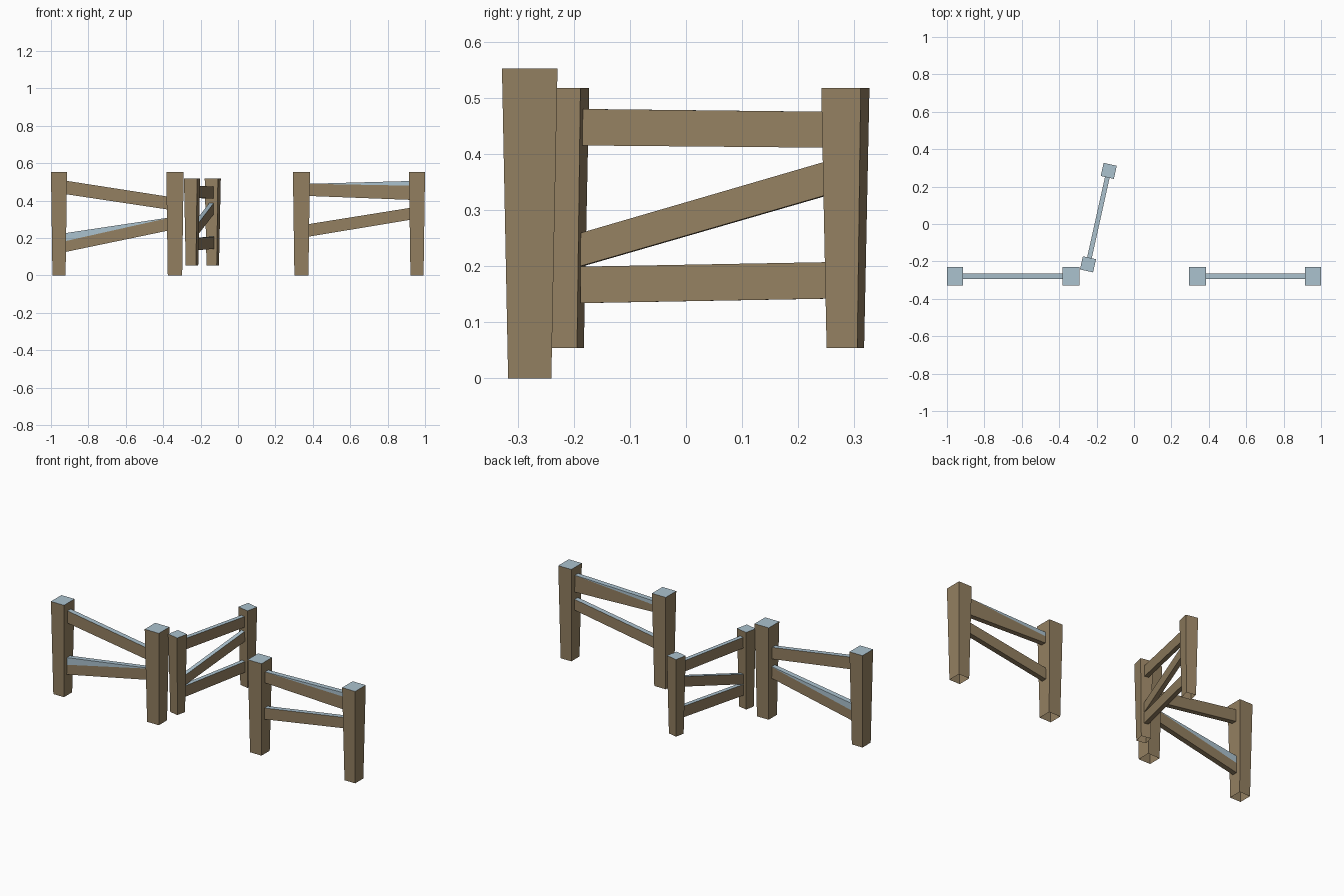
import bpy, bmesh
from mathutils import Vector

if "Cube" in bpy.data.objects:
    bpy.data.objects.remove(bpy.data.objects["Cube"])

def material(name, col):
    m = bpy.data.materials.new(name)
    m.diffuse_color = (*col, 1)
    m.use_nodes = True
    m.node_tree.nodes["Principled BSDF"].inputs["Base Color"].default_value = m.diffuse_color
    return m

WOOD = material("brown wood", (0.295, 0.216, 0.120))
PALE = material("pale blue top", (0.41, 0.54, 0.62))

def finish(name, bm):
    bmesh.ops.remove_doubles(bm, verts=bm.verts, dist=0.0005)
    bmesh.ops.recalc_face_normals(bm, faces=bm.faces)
    me = bpy.data.meshes.new(name)
    bm.to_mesh(me)
    bm.free()
    me.materials.append(WOOD)
    me.materials.append(PALE)
    bpy.context.collection.objects.link(bpy.data.objects.new(name, me))

# Post: tapered square tube, narrower at the open foot, pale cap on top
def post(name, c, along, top, foot, z0, z1):
    u = Vector(along).normalized()
    n = Vector((u.y, -u.x))
    bm = bmesh.new()
    rings = []
    for (w, d), z in ((foot, z0), (top, z1)):
        ring = []
        for a, b in ((-1, -1), (1, -1), (1, 1), (-1, 1)):
            p = Vector(c) + u * a * w / 2 + n * b * d / 2
            ring.append(bm.verts.new((p.x, p.y, z)))
        rings.append(ring)
    lo, hi = rings
    for i in range(4):
        j = (i + 1) % 4
        bm.faces.new((lo[i], lo[j], hi[j], hi[i]))
    bm.faces.new(hi).material_index = 1
    finish(name, bm)

# Rail from a to b; za, zb are (bottom, top) at each end.
# front / back give the depth of the pale band on each side at both ends.
def rail(name, a, b, za, zb, width, front=(0, 0), back=(0, 0)):
    a, b = Vector(a), Vector(b)
    u = (b - a).normalized()
    n = Vector((u.y, -u.x)) * width / 2
    bm = bmesh.new()
    sections = []
    for k, (p, (lo, hi)) in enumerate(((a, za), (b, zb))):
        f, r = p + n, p - n
        pts = [(f, lo), (f, hi - front[k]), (f, hi),
               (r, hi), (r, hi - back[k]), (r, lo)]
        sections.append([bm.verts.new((q.x, q.y, z)) for q, z in pts])
    s, t = sections
    for i in range(6):
        if (i == 1 and not any(front)) or (i == 3 and not any(back)):
            continue
        j = (i + 1) % 6
        face = bm.faces.new((s[i], s[j], t[j], t[i]))
        face.material_index = 1 if i in (1, 2, 3) else 0
    finish(name, bm)

# Two fixed fence panels
Y = -0.2785
for name, x, w in (("left_outer_post", -0.957, 0.086), ("left_inner_post", -0.337, 0.093),
                   ("right_inner_post", 0.339, 0.091), ("right_outer_post", 0.957, 0.086)):
    post(name, (x, Y), (1, 0), (w, 0.099), (w - 0.016, 0.077), 0, 0.552)

L0, L1, R0, R1 = (-0.925, Y), (-0.372, Y), (0.375, Y), (0.925, Y)
rail("left_upper_rail", L0, L1, (0.435, 0.507), (0.352, 0.421), 0.03)
rail("left_lower_rail", L0, L1, (0.125, 0.226), (0.240, 0.309), 0.03,
     front=(0.043, 0.002), back=(0.043, 0.002))
rail("right_upper_rail", R0, R1, (0.425, 0.490), (0.404, 0.505), 0.03,
     front=(0, 0.025), back=(0.025, 0))
rail("right_lower_rail", R0, R1, (0.207, 0.274), (0.298, 0.362), 0.03)

# Open gate, swung towards the back
G0, G1 = Vector((-0.246, -0.2155)), Vector((-0.135, 0.284))
D = (G1 - G0).normalized()
for name, c in (("gate_hinge_post", G0), ("gate_latch_post", G1)):
    post(name, c, D, (0.072, 0.072), (0.056, 0.056), 0.054, 0.517)
A, B = G0 + D * 0.031, G1 - D * 0.031
rail("gate_upper_rail", A, B, (0.415, 0.480), (0.411, 0.475), 0.025)
rail("gate_lower_rail", A, B, (0.134, 0.199), (0.142, 0.207), 0.025)
rail("gate_brace", A, B, (0.200, 0.259), (0.327, 0.387), 0.025)
